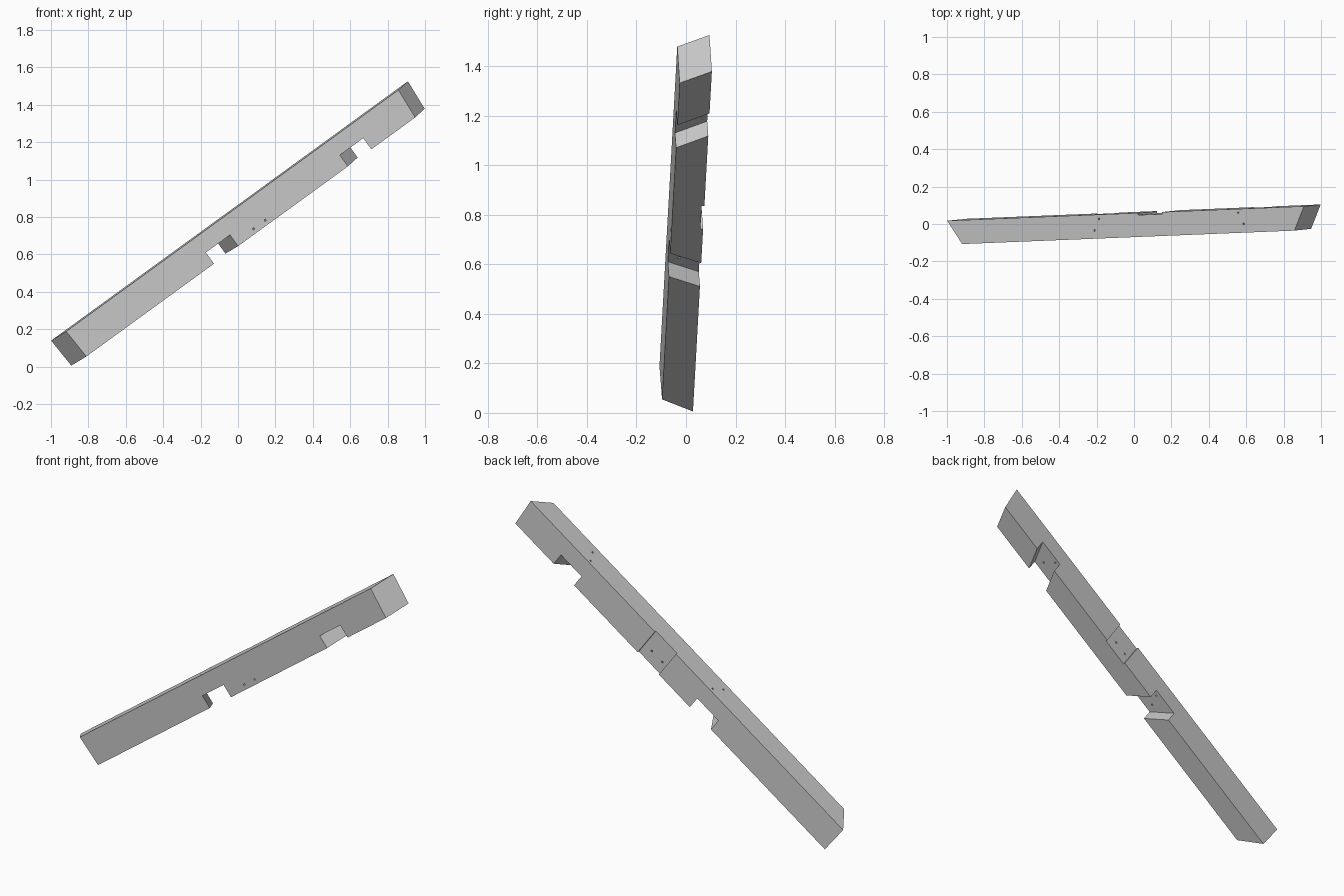
import bpy, bmesh
from mathutils import Matrix, Vector

old = bpy.data.objects.get("Cube")
if old:
    bpy.data.objects.remove(old, do_unlink=True)

# Beam frame: local x runs along the beam, y is its depth, z its height
along = Vector((0.8086, 0.0327, 0.5877)).normalized()
depth = Vector((-0.06, 0.997, 0.03))
depth = (depth - along * depth.dot(along)).normalized()
up = along.cross(depth)
frame = Matrix((along, depth, up)).transposed().to_4x4()
frame.translation = (0.011, -0.0025, 0.763)

HALF_D, HALF_H = 0.064, 0.086

grey = bpy.data.materials.new("light grey")
grey.use_nodes = True
colour = (0.6, 0.6, 0.6, 1)
grey.diffuse_color = colour
grey.node_tree.nodes["Principled BSDF"].inputs["Base Color"].default_value = colour


def make_object(name, bm):
    bmesh.ops.recalc_face_normals(bm, faces=bm.faces)
    bm.transform(frame)
    mesh = bpy.data.meshes.new(name)
    bm.to_mesh(mesh)
    bm.free()
    mesh.materials.append(grey)
    obj = bpy.data.objects.new(name, mesh)
    bpy.context.collection.objects.link(obj)
    return obj


def block(name, start, end, ys, zs):
    """Box whose end positions are functions of depth and height."""
    bm = bmesh.new()
    bmesh.ops.create_cube(bm, size=2)
    for v in bm.verts:
        y, z = ys[v.co.y > 0], zs[v.co.z > 0]
        v.co = ((end if v.co.x > 0 else start)(y, z), y, z)
    return make_object(name, bm)


def rod(name, a, b, radius=0.005):
    a, b = Vector(a), Vector(b)
    bm = bmesh.new()
    turn = (b - a).to_track_quat('Z', 'Y').to_matrix().to_4x4()
    bmesh.ops.create_cone(bm, cap_ends=True, segments=10, radius1=radius, radius2=radius,
                          depth=(b - a).length,
                          matrix=Matrix.Translation((a + b) / 2) @ turn)
    return make_object(name, bm)


# Beam with compound mitred ends
beam = block("rafter_beam",
             lambda y, z: -1.133 - 0.7 * y - 0.05 * z,
             lambda y, z: 1.134 + 0.57 * y + 0.08 * z,
             (-HALF_D, HALF_D), (-HALF_H, HALF_H))

# Two skewed notches in the underside
cutters = []
for name, lo, hi, skew in (("lower_notch", -0.277, -0.117, -0.58),
                           ("upper_notch", 0.683, 0.838, 0.58)):
    cutters.append(block(name,
                         lambda y, z: lo + skew * y,
                         lambda y, z: hi + skew * y,
                         (-0.1, 0.1), (-0.15, -0.012)))

# Shallow housing across the back
cutters.append(block("back_housing", lambda y, z: 0.08, lambda y, z: 0.24,
                     (HALF_D - 0.011, 0.1), (-0.15, 0.15)))

# Screw holes: straight down into the notches, slanted through the housing
for x, y in ((-0.18, 0.04), (-0.214, -0.02), (0.74, 0.044), (0.772, -0.017)):
    cutters.append(rod("notch_hole", (x, y, -0.05), (x, y, 0.12)))
for x in (0.118, 0.196):
    cutters.append(rod("housing_hole", (x + 0.012, 0.085, -0.013), (x - 0.09, -0.085, -0.066)))

bpy.context.view_layer.objects.active = beam
for cutter in cutters:
    cutter.hide_render = True
    mod = beam.modifiers.new(cutter.name, 'BOOLEAN')
    mod.operation = 'DIFFERENCE'
    mod.solver = 'EXACT'
    mod.object = cutter
    bpy.ops.object.modifier_apply(modifier=mod.name)
    bpy.data.objects.remove(cutter, do_unlink=True)
